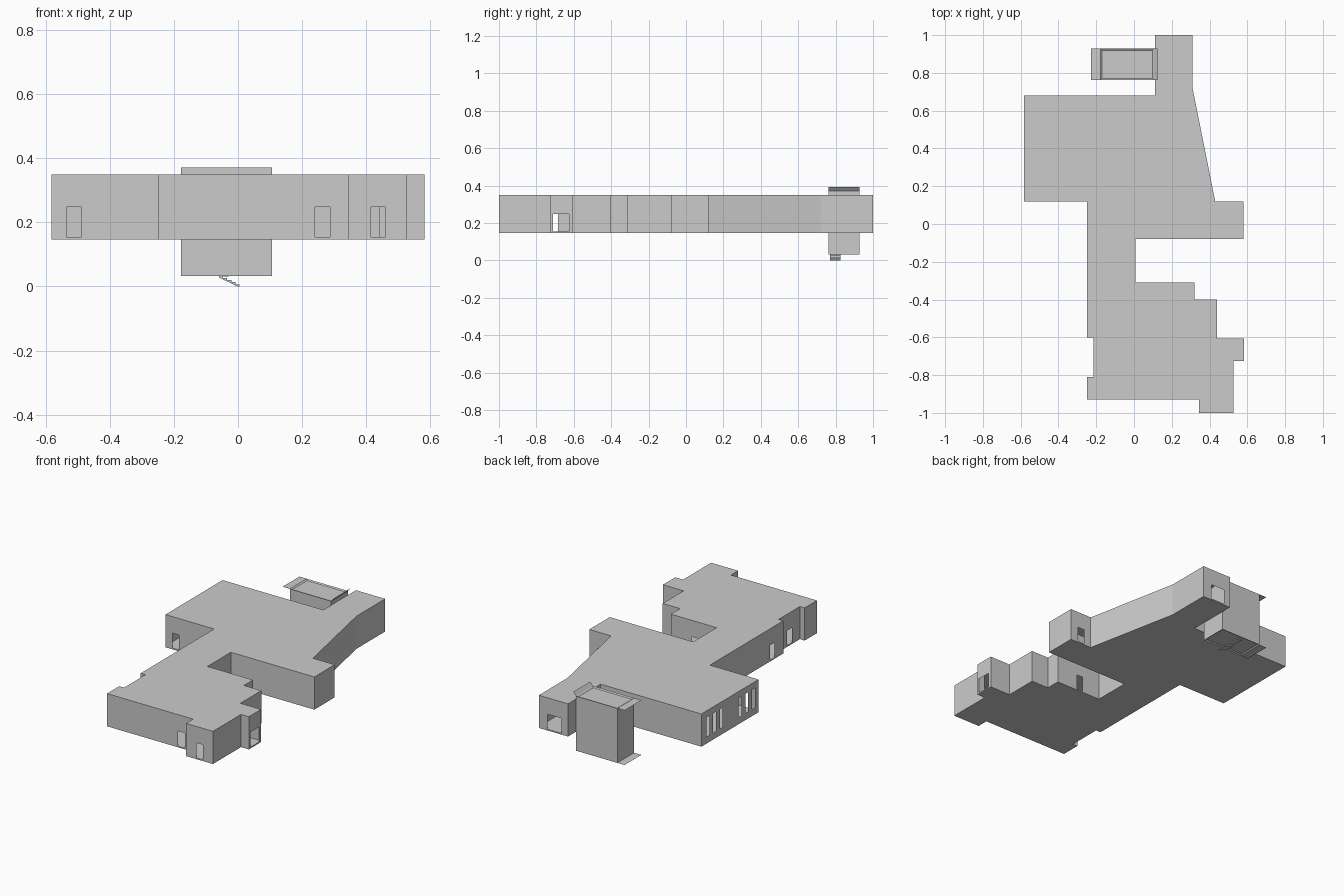
import bpy, bmesh

if "Cube" in bpy.data.objects:
    bpy.data.objects.remove(bpy.data.objects["Cube"])

FLOOR, SILL, ROOF, DOOR = 0.147, 0.155, 0.35, 0.248

# Building footprint, clockwise seen from above
PLAN = [(0.11, 1.0), (0.31, 1.0), (0.31, 0.72), (0.43, 0.12), (0.58, 0.12), (0.58, -0.08),
        (0.007, -0.08), (0.007, -0.31), (0.32, -0.31), (0.32, -0.40), (0.44, -0.40),
        (0.44, -0.605), (0.582, -0.605), (0.582, -0.725), (0.528, -0.725), (0.528, -1.0),
        (0.343, -1.0), (0.343, -0.93), (-0.248, -0.93), (-0.248, -0.81), (-0.215, -0.81),
        (-0.215, -0.60), (-0.248, -0.60), (-0.248, 0.12), (-0.582, 0.12), (-0.582, 0.68),
        (0.11, 0.68)]

# Openings per wall: (from, to, bottom, top) along the wall's own axis
OPENINGS = {wall: [(a, b, SILL, DOOR)] for wall, a, b in [
    (0, 0.155, 0.25), (3, 0.48, 0.525), (7, 0.13, 0.175), (12, -0.71, -0.625),
    (15, 0.415, 0.46), (17, 0.24, 0.287), (20, -0.73, -0.685), (22, -0.515, -0.47),
    (23, -0.535, -0.488)]}
OPENINGS[24] = [(y - 0.014, y + 0.014, 0.19, 0.31) for y in (0.17, 0.235, 0.30, 0.485, 0.55, 0.615)]


def finish(name, bm):
    mesh = bpy.data.meshes.new(name)
    bm.to_mesh(mesh)
    bm.free()
    obj = bpy.data.objects.new(name, mesh)
    bpy.context.collection.objects.link(obj)
    return obj


def face(bm, pts):
    return bm.faces.new([bm.verts.new(p) for p in pts])


def prism(name, pts, direction):
    """Closed solid: polygon swept along a direction."""
    bm = bmesh.new()
    f = face(bm, pts)
    new = bmesh.ops.extrude_face_region(bm, geom=[f], use_keep_orig=True)["geom"]
    bmesh.ops.translate(bm, vec=direction, verts=[v for v in new if isinstance(v, bmesh.types.BMVert)])
    bmesh.ops.recalc_face_normals(bm, faces=bm.faces)
    return finish(name, bm)


def box(name, x0, x1, y0, y1, z0, z1):
    return prism(name, [(x0, y0, z0), (x1, y0, z0), (x1, y1, z0), (x0, y1, z0)], (0, 0, z1 - z0))


def wall(bm, p, q, holes):
    """Thin wall from p to q, split into panels around its openings."""
    axis = 0 if abs(q[0] - p[0]) > abs(q[1] - p[1]) else 1

    def panel(t0, t1, z0, z1):
        a, b = [(p[0] + (q[0] - p[0]) * t, p[1] + (q[1] - p[1]) * t) for t in (t0, t1)]
        face(bm, [(*b, z0), (*a, z0), (*a, z1), (*b, z1)])

    spans = []
    for a, b, z0, z1 in holes:
        t = sorted((v - p[axis]) / (q[axis] - p[axis]) for v in (a, b))
        spans.append((t[0], t[1], z0, z1))
    last = 0.0
    for t0, t1, z0, z1 in sorted(spans):
        panel(last, t0, SILL, ROOF)
        if z0 > SILL:
            panel(t0, t1, SILL, z0)
        panel(t0, t1, z1, ROOF)
        last = t1
    panel(last, 1.0, SILL, ROOF)


# Outer walls
bm = bmesh.new()
for i, p in enumerate(PLAN):
    wall(bm, p, PLAN[(i + 1) % len(PLAN)], OPENINGS.get(i, []))
bmesh.ops.remove_doubles(bm, verts=bm.verts, dist=1e-5)
finish("outer_walls", bm)

# Floor slab and flat roof
prism("floor_slab", [(x, y, FLOOR) for x, y in PLAN], (0, 0, SILL - FLOOR))
bm = bmesh.new()
face(bm, [(x, y, ROOF) for x, y in reversed(PLAN)])
finish("flat_roof", bm)

# Shaft beside the corridor, with recessed end panels
X0, X1, Y0, Y1, Z0, Z1 = -0.178, 0.106, 0.763, 0.928, 0.033, 0.372
shaft = box("shaft", X0, X1, Y0, Y1, Z0, Z1)
bm = bmesh.new()
bm.from_mesh(shaft.data)
ends = [f for f in bm.faces if abs(f.normal.z) > 0.9]
bmesh.ops.inset_individual(bm, faces=ends, thickness=0.012, depth=-0.006)
bm.to_mesh(shaft.data)
bm.free()

# Sheet flaps at the ends of the shaft
for name, xa, za, xb, zb in [("top_flap_left", X0, Z1, -0.228, Z1),
                             ("top_flap_right", X1, Z1, 0.124, 0.394),
                             ("bottom_flap_left", X0, Z0, -0.228, Z0)]:
    bm = bmesh.new()
    face(bm, [(xa, Y0, za), (xa, Y1, za), (xb, Y1, zb), (xb, Y0, zb)])
    finish(name, bm)

# Small stair and landing under the shaft
STEPS, SX, RUN, RISE = 5, -0.06, 0.013, 0.0066
profile = [(SX, 0.77, 0.033)]
for i in range(STEPS):
    z = 0.033 - i * RISE
    profile += [(SX + (i + 1) * RUN, 0.77, z), (SX + (i + 1) * RUN, 0.77, z - RISE)]
profile[-1] = (SX + STEPS * RUN, 0.77, 0.0)
profile.append((SX + STEPS * RUN - 0.006, 0.77, 0.0))
profile.append((SX, 0.77, 0.028))
prism("small_stair", profile, (0, 0.055, 0))
box("stair_landing", -0.06, -0.03, 0.77, 0.90, 0.031, 0.037)
